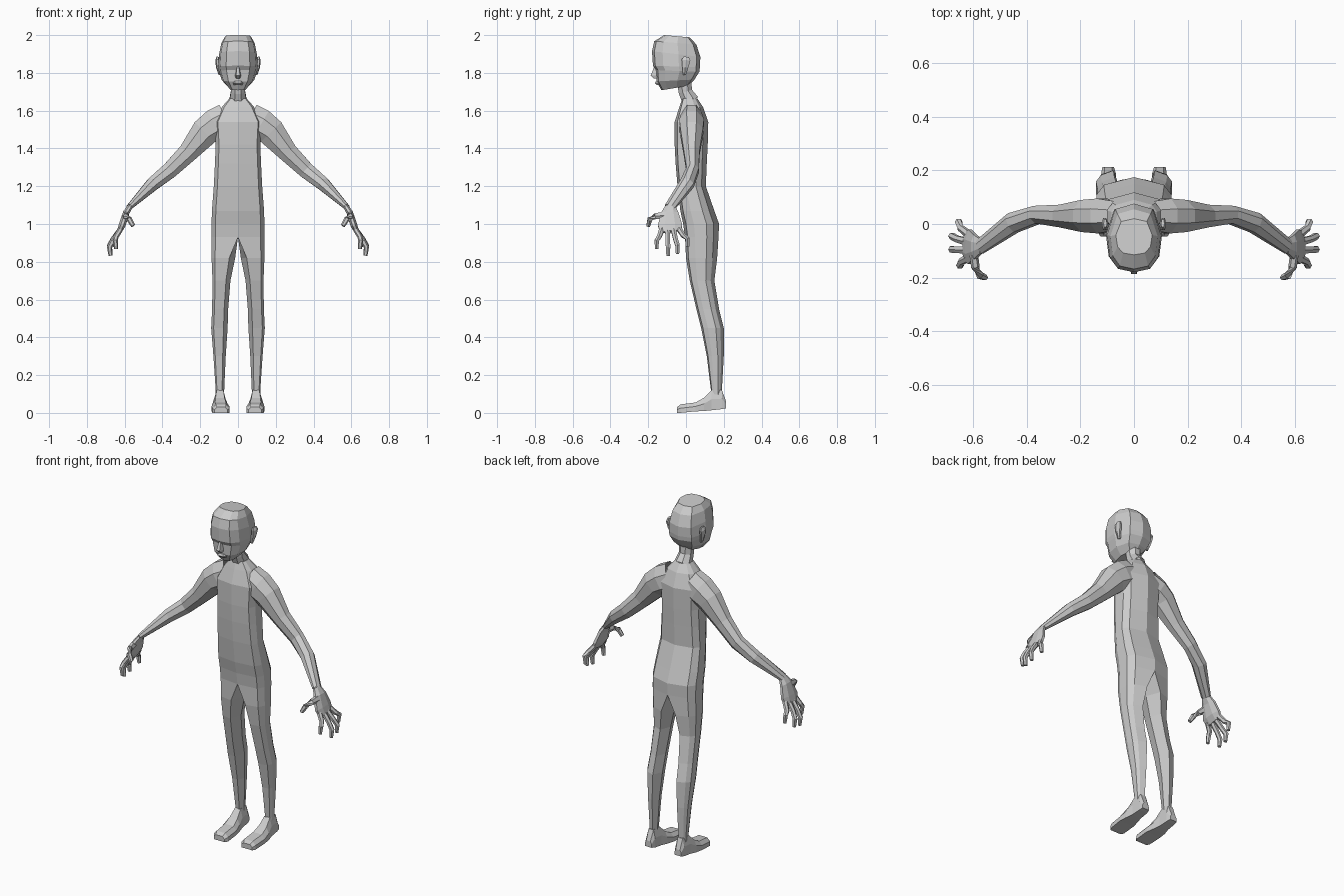
import bpy, bmesh, math
from mathutils import Vector

cube = bpy.data.objects.get("Cube")
if cube:
    bpy.data.objects.remove(cube, do_unlink=True)

# One plain grey for the whole figure
grey = bpy.data.materials.new("plain_grey")
grey.use_nodes = True
tone = (0.6, 0.6, 0.6, 1)
grey.diffuse_color = tone
grey.node_tree.nodes["Principled BSDF"].inputs["Base Color"].default_value = tone


def skin(name, rings, closed=True, start=True, end=True, mirror=True, closed_from=None):
    """Bridge a list of rings; rings from closed_from on are closed loops."""
    bm = bmesh.new()
    loops = [[bm.verts.new(p) for p in ring] for ring in rings]
    for k, (a, b) in enumerate(zip(loops, loops[1:])):
        n = len(a)
        wrap = closed or (closed_from is not None and k >= closed_from)
        # open rows keep only the outer strip
        count = n if wrap else n - (1 if closed_from is None else 2)
        for i in range(count):
            j = (i + 1) % n
            bm.faces.new((a[i], a[j], b[j], b[i]))
    if start:
        bm.faces.new(loops[0])
    if end:
        bm.faces.new(loops[-1])
    bmesh.ops.delete(bm, geom=[v for v in bm.verts if not v.link_faces], context="VERTS")
    bmesh.ops.recalc_face_normals(bm, faces=bm.faces)
    mesh = bpy.data.meshes.new(name)
    bm.to_mesh(mesh)
    bm.free()
    mesh.materials.append(grey)
    obj = bpy.data.objects.new(name, mesh)
    bpy.context.collection.objects.link(obj)
    if mirror:
        mod = obj.modifiers.new("mirror", "MIRROR")
        mod.use_clip = True
        mod.merge_threshold = 0.0005
    return obj


def tube(name, path, sides=8, **options):
    """Tube along (x, y, z, half width, half thickness) stations."""
    pts = [Vector(p[:3]) for p in path]
    rings = []
    for i, (c, p) in enumerate(zip(pts, path)):
        t = (pts[min(i + 1, len(pts) - 1)] - pts[max(i - 1, 0)]).normalized()
        ref = Vector((0, 1, 0)) if abs(t.y) < 0.8 else Vector((0, 0, 1))
        u = (ref - t * ref.dot(t)).normalized()
        v = t.cross(u)
        grow = 1 / math.cos(math.pi / sides)
        angles = [math.tau * (k + 0.5) / sides for k in range(sides)]
        rings.append([c + grow * (u * p[3] * math.cos(a) + v * p[4] * math.sin(a))
                      for a in angles])
    return skin(name, rings, **options)


# Torso running into the legs: z, front y, back y, inner x, outer x
body = [
    (1.665, -.02, .06, 0, .045), (1.62, -.035, .09, 0, .085),
    (1.54, -.06, .118, 0, .125), (1.42, -.06, .115, 0, .118),
    (1.32, -.055, .11, 0, .122), (1.2, -.045, .105, 0, .128),
    (1.07, -.03, .15, 0, .138), (1.0, -.015, .175, 0, .14),
    (.93, -.005, .172, 0, .14), (.82, 0, .165, .015, .14),
    (.7, .02, .15, .04, .135), (.55, .055, .175, .052, .137),
    (.45, .08, .2, .055, .142), (.3, .11, .2, .065, .13),
    (.12, .132, .19, .073, .118), (.08, .135, .19, .073, .118),
]
rings = []
for z, yf, yb, xi, xo in body:
    w, d = xo - xi, yb - yf
    lip = xi + (w * 0.25 if xi else 0)
    rings.append([(lip, yf, z), (xi + w * .85, yf + d * .08, z), (xo, yf + d * .3, z),
                  (xo, yf + d * .65, z), (xi + w * .8, yb - d * .15, z),
                  (lip, yb, z), (xi, yf + d * .5, z)])
skin("torso_and_legs", rings, closed=False, closed_from=8, end=False)

# Feet: y, bottom z, top z, inner x, outer x
foot = [
    (-.047, 0, .03, .055, .125), (-.03, 0, .045, .045, .135),
    (.05, .008, .055, .045, .14), (.095, .01, .08, .055, .135),
    (.135, .014, .12, .065, .125), (.19, .02, .12, .068, .122),
    (.213, .025, .06, .075, .118),
]
rings = []
for y, zb, zt, xi, xo in foot:
    zm, cut = zb + (zt - zb) * .55, (xo - xi) * .2
    rings.append([(xi, y, zb), (xo, y, zb), (xo, y, zm),
                  (xo - cut, y, zt), (xi + cut, y, zt), (xi, y, zm)])
skin("foot", rings)

# Arms and palms
tube("arm", [
    (.06, .03, 1.555, .055, .085), (.12, .03, 1.525, .065, .085),
    (.175, .03, 1.487, .06, .075), (.265, .03, 1.378, .042, .052),
    (.36, .035, 1.285, .033, .043), (.45, .005, 1.213, .038, .036),
    (.575, -.085, 1.09, .028, .015)], start=False, end=False)
tube("palm", [
    (.57, -.082, 1.095, .026, .014), (.592, -.085, 1.06, .045, .017),
    (.613, -.085, .995, .064, .018), (.628, -.08, .96, .056, .013)], start=False)

# Fingers: base y, tip y, furthest x, tip z
for name, yb, yt, x, z in [
        ("index_finger", -.127, -.155, .65, .868), ("middle_finger", -.097, -.095, .68, .832),
        ("ring_finger", -.067, -.045, .68, .842), ("little_finger", -.037, .008, .655, .878)]:
    ym = (yb + yt) / 2
    tube(name, [(.62, yb, .975, .014, .012), ((x + .64) / 2, ym, (z + 1.0) / 2, .012, .012),
                (x, yt, z + .045, .012, .012), (x - .005, yt, z, .009, .009)],
         sides=6, start=False)
tube("thumb", [(.598, -.115, 1.045, .02, .014), (.592, -.16, 1.042, .015, .014),
               (.575, -.192, 1.025, .013, .013), (.555, -.2, .99, .01, .01)],
     sides=6, start=False)

# Neck
tube("neck", [(0, .025, 1.65, .045, .046), (0, -.003, 1.7, .036, .038),
              (0, -.012, 1.77, .04, .04)], start=False, end=False, mirror=False)

# Head: front z, back z, front y, back y, half width
head = [
    (2.0, 1.988, -.115, .02, .068), (1.968, 1.95, -.168, .055, .088),
    (1.915, 1.885, -.18, .076, .1), (1.838, 1.83, -.175, .074, .105),
    (1.815, 1.805, -.16, .07, .102), (1.755, 1.765, -.156, .045, .085),
    (1.708, 1.732, -.13, .015, .048),
]
outline = [(0, 0), (.6, .05), (.9, .22), (1, .55), (.7, .92), (0, 1)]
rings = [[(w * a, yf + (yb - yf) * b, zf + (zb - zf) * b) for a, b in outline]
         for zf, zb, yf, yb, w in head]
skin("head", rings, closed=False)

# Face: nose wedge and lips as triangular sections (z, half width, front y)
for name, rows in [
        ("nose", [(1.835, .008, -.168), (1.785, .018, -.187), (1.77, .014, -.17)]),
        ("lips", [(1.757, .025, -.158), (1.747, .03, -.165), (1.735, .022, -.153)])]:
    skin(name, [[(-w, -.14, z), (-w * .6, y, z), (w * .6, y, z), (w, -.14, z)]
                for z, w, y in rows], mirror=False)

# Ears
tube("ear", [(.096, -.008, 1.79, .008, .006), (.105, -.004, 1.83, .016, .01),
             (.11, 0, 1.868, .023, .009), (.107, .002, 1.884, .014, .006)], sides=6)
